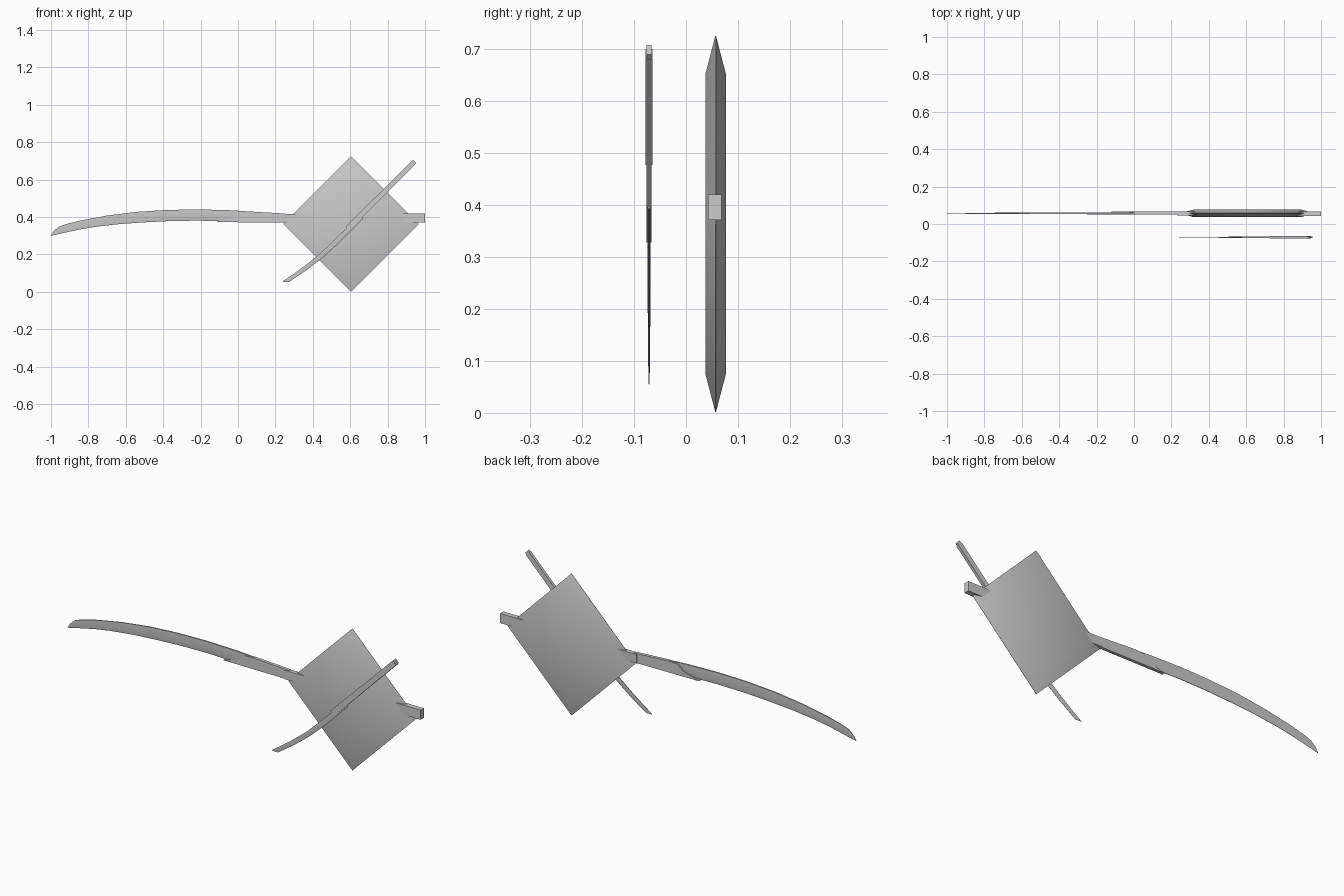
import bpy, bmesh
from math import sqrt, cos, sin, radians

if "Cube" in bpy.data.objects:
    bpy.data.objects.remove(bpy.data.objects["Cube"])


def make(name, verts, faces, smooth=None):
    me = bpy.data.meshes.new(name)
    me.from_pydata(verts, [], faces)
    bm = bmesh.new()
    bm.from_mesh(me)
    bmesh.ops.recalc_face_normals(bm, faces=bm.faces)
    bm.to_mesh(me)
    bm.free()
    ob = bpy.data.objects.new(name, me)
    bpy.context.collection.objects.link(ob)
    if smooth:
        bpy.context.view_layer.objects.active = ob
        ob.select_set(True)
        bpy.ops.object.shade_smooth_by_angle(angle=radians(smooth))
        ob.select_set(False)
    return ob


def loft(name, rings, smooth=None):
    n = len(rings[0])
    verts = [p for r in rings for p in r]
    faces = [tuple(range(n)), tuple(range(len(verts) - n, len(verts)))]
    for i in range(len(rings) - 1):
        for j in range(n):
            k = (j + 1) % n
            faces.append((i*n + j, i*n + k, (i+1)*n + k, (i+1)*n + j))
    return make(name, verts, faces, smooth)


def blade(name, stations, y):
    """stations: spine x, z, cutting edge x, z, half thickness"""
    rings = []
    for sx, sz, ex, ez, t in stations:
        mx, mz = sx + (ex - sx)*0.7, sz + (ez - sz)*0.7
        rings.append([(sx, y - t*.8, sz), (sx, y + t*.8, sz), (mx, y + t, mz),
                      (ex, y + t*.25, ez), (ex, y - t*.25, ez), (mx, y - t, mz)])
    return loft(name, rings, 30)


def slab(name, profile, y0, y1):
    return loft(name, [[(x, y, z) for x, z in profile] for y in (y0, y1)])


# Large sword blade: curved spine, sweeping tip
blade("large_blade", [
    (-1.0, .302, -.998, .300, .0008), (-.985, .325, -.96, .309, .0015),
    (-.96, .348, -.91, .32, .002), (-.92, .362, -.84, .335, .0025),
    (-.84, .382, -.76, .348, .003), (-.70, .408, -.64, .362, .0035),
    (-.54, .428, -.50, .372, .004), (-.38, .438, -.36, .379, .0045),
    (-.22, .441, -.21, .381, .005), (-.05, .437, -.05, .377, .005),
    (.06, .43, .06, .372, .005)], .057)
# Collar with slanted front
slab("large_collar", [(-.12, .373), (.25, .371), (.25, .419), (.06, .43), (0.0, .428), (-.03, .40)], .0495, .0655)

# Large grip runs through the cushion guard, ending in a pommel
slab("large_grip", [(.23, .371), (.93, .371), (.93, .416), (.23, .416)], .046, .068)
slab("large_pommel", [(.86, .371), (1.0, .371), (1.0, .42), (.86, .42)], .042, .068)

# Diamond cushion guard
def diamond(r, y):
    return [(.605 + r, y, .363), (.605, y, .363 + r), (.605 - r, y, .363), (.605, y, .363 - r)]

loft("diamond_guard", [diamond(.287, .037), diamond(.362, .0565),
                       diamond(.362, .0575), diamond(.287, .077)], 40)

# Small sword blade
Y = -.071
blade("small_blade", [
    (.24, .057, .242, .054, .0005), (.262, .072, .275, .054, .001),
    (.30, .098, .312, .079, .0015), (.36, .142, .374, .122, .002),
    (.44, .206, .455, .185, .0025), (.52, .282, .538, .26, .003),
    (.595, .356, .614, .336, .003), (.65, .411, .669, .392, .003)], Y)


# Straight small-sword fittings along the diagonal hilt
def hilt(name, a, b, w, t):
    d = sqrt(.5)
    pts = [(s, v) for s, v in ((a, -w), (b, -w), (b, w), (a, w))]
    return slab(name, [(.945 - (s + v)*d, .698 - (s - v)*d) for s, v in pts], Y - t, Y + t)

hilt("small_pommel", 0, .03, .0125, .0045)
hilt("small_grip", .012, .30, .0135, .007)
hilt("small_collar", .29, .51, .0145, .005)
